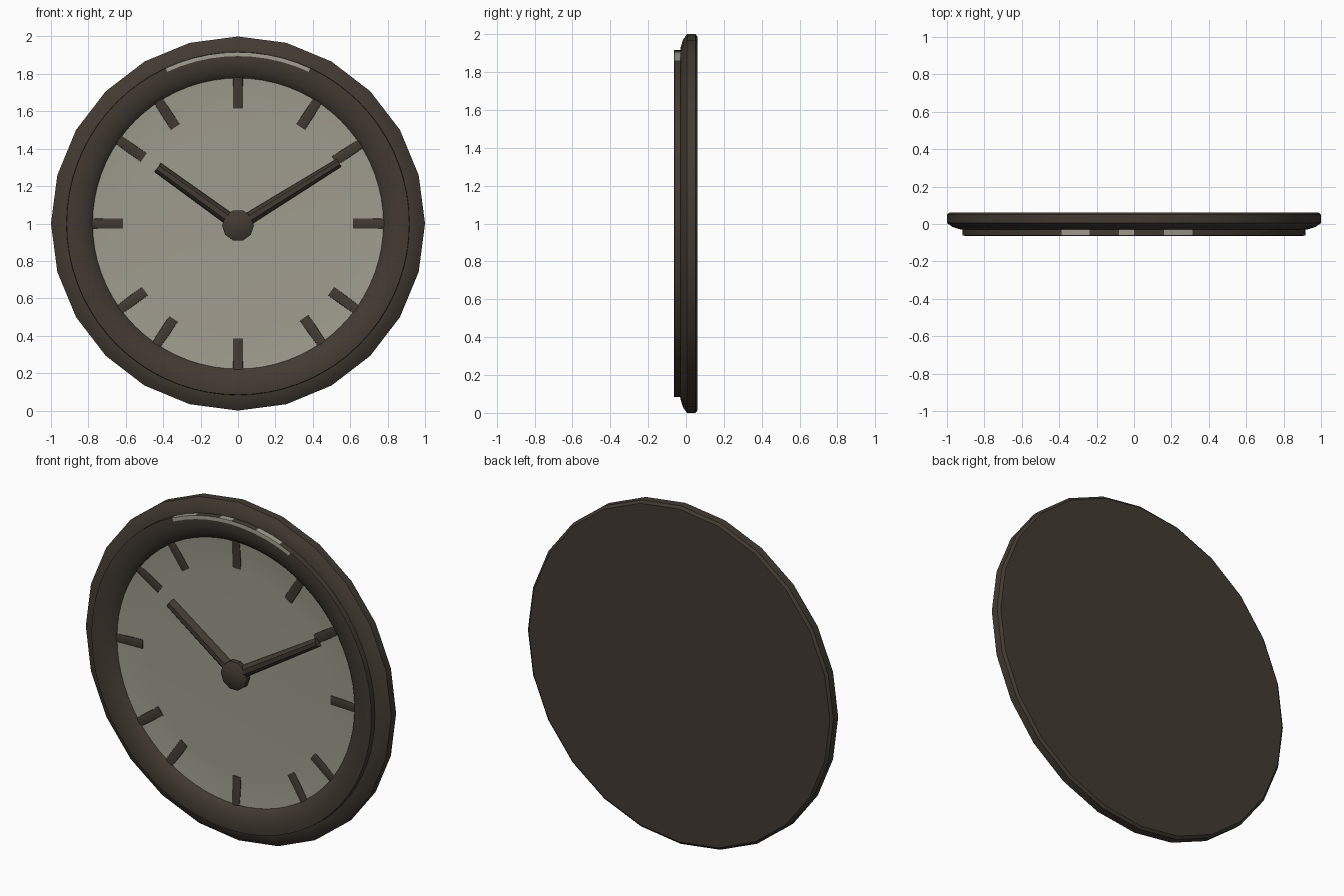
import bpy, bmesh, math

if "Cube" in bpy.data.objects:
    bpy.data.objects.remove(bpy.data.objects["Cube"])

CZ = 1.0  # height of the dial centre


def material(name, rgb):
    m = bpy.data.materials.new(name)
    m.diffuse_color = (*rgb, 1)
    m.use_nodes = True
    m.node_tree.nodes["Principled BSDF"].inputs["Base Color"].default_value = m.diffuse_color
    return m


dark = material("dark brown", (0.055, 0.043, 0.032))
pale = material("pale grey beige", (0.35, 0.33, 0.27))


def finish(name, bm, mats, angle):
    me = bpy.data.meshes.new(name)
    bm.to_mesh(me)
    bm.free()
    ob = bpy.data.objects.new(name, me)
    bpy.context.collection.objects.link(ob)
    for m in mats:
        me.materials.append(m)
    bpy.ops.object.select_all(action='DESELECT')
    ob.select_set(True)
    bpy.context.view_layer.objects.active = ob
    bpy.ops.object.shade_smooth_by_angle(angle=math.radians(angle))
    return ob


def lathe(name, profile, seg, mats, cz=CZ, angle=35):
    """Spin (radius, y) points around the dial axis."""
    bm = bmesh.new()
    rings = []
    for r, y in profile:
        rings.append([bm.verts.new((r * math.cos(2 * math.pi * j / seg), y,
                                    cz + r * math.sin(2 * math.pi * j / seg)))
                      for j in range(seg)])
    for a, b in zip(rings, rings[1:]):
        for j in range(seg):
            k = (j + 1) % seg
            bm.faces.new((a[j], a[k], b[k], b[j]))
    bmesh.ops.remove_doubles(bm, verts=bm.verts, dist=1e-5)
    return finish(name, bm, mats, angle)


def bar(name, p0, p1, w0, w1, back, front, tilt=0.0):
    """Rounded bar between two (x, z) points; tilt lifts the far end forward."""
    dx, dz = p1[0] - p0[0], p1[1] - p0[1]
    n = math.hypot(dx, dz)
    px, pz = -dz / n, dx / n
    mid = back + (front - back) * 0.6
    section = [(-1, back), (-0.9, mid), (-0.4, front), (0.4, front), (0.9, mid), (1, back)]
    bm = bmesh.new()
    ends = []
    for (x, z), w, t in ((p0, w0, 0), (p1, w1, tilt)):
        ends.append([bm.verts.new((x + px * s * w / 2, y - t, z + pz * s * w / 2))
                     for s, y in section])
    for i in range(6):
        k = (i + 1) % 6
        bm.faces.new((ends[0][i], ends[0][k], ends[1][k], ends[1][i]))
    bm.faces.new(ends[0][::-1])
    bm.faces.new(ends[1])
    bmesh.ops.recalc_face_normals(bm, faces=bm.faces)
    return finish(name, bm, [dark], 40)


# Low-poly outer case with flat back
lathe("case", [(0, 0.06), (0.985, 0.062), (1.0, 0.05), (1.0, 0.005), (0.97, -0.016),
               (0.925, -0.03), (0.88, -0.03)], 24, [dark])

# Raised bezel ring with a worn pale strip along its upper edge
bezel = lathe("bezel", [(0.918, -0.02), (0.916, -0.062), (0.895, -0.064), (0.85, -0.06),
                        (0.81, -0.046), (0.785, -0.03), (0.77, -0.012)], 72, [dark, pale])
for p in bezel.data.polygons:
    x, y, z = p.center
    r = math.hypot(x, z - CZ)
    front_strip = r > 0.895 and y < -0.06 and -0.4 < x < 0.4
    side_patch = r > 0.91 and any(a < x < b for a, b in ((-0.4, -0.2), (-0.07, 0.03), (0.12, 0.28)))
    if z > CZ and (front_strip or side_patch):
        p.material_index = 1

# Slightly dished dial
lathe("dial", [(0.79, -0.022), (0.7, -0.014), (0.6, -0.01), (0, -0.01)], 48, [pale])

# Hour marks
for i, deg in enumerate((90, 57, 33, 0, -36, -55, -90, -124, -144, 180, 145, 123)):
    c, s = math.cos(math.radians(deg)), math.sin(math.radians(deg))
    bar(f"hour_mark_{i}", (0.615 * c, CZ + 0.615 * s), (0.785 * c, CZ + 0.785 * s),
        0.06, 0.055, -0.006, -0.015, 0.011)

# Hands and hub
bar("hour_hand", (0, 0.99), (-0.43, 1.30), 0.07, 0.06, -0.005, -0.045)
bar("minute_hand", (0, 0.99), (0.54, 1.325), 0.07, 0.05, -0.005, -0.045)
lathe("hub", [(0.085, -0.008), (0.085, -0.04), (0.055, -0.056), (0, -0.06)], 10, [dark], 0.99)
